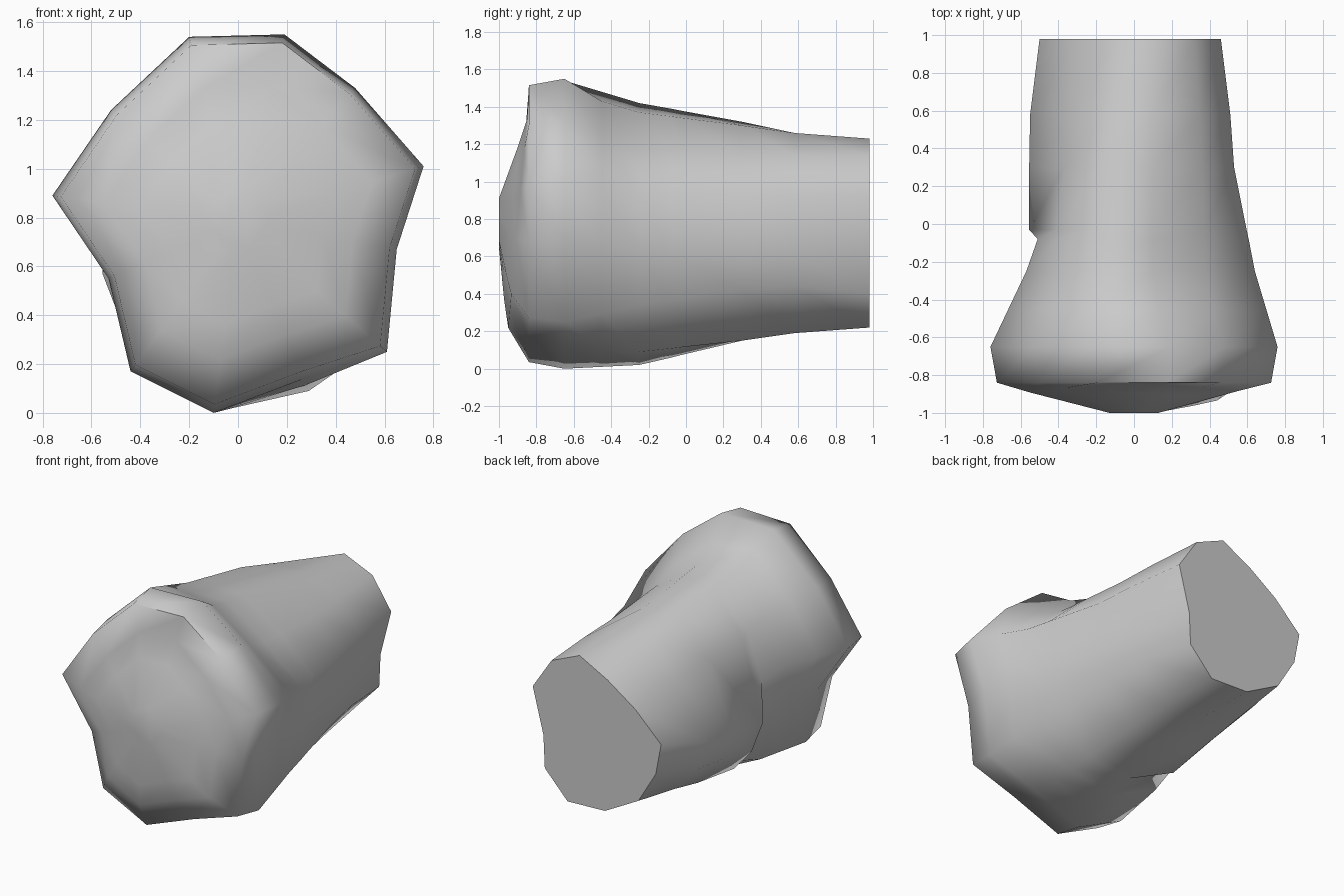
import bpy, bmesh

if "Cube" in bpy.data.objects:
    bpy.data.objects.remove(bpy.data.objects["Cube"])

# Cross-sections (x, z), clockwise from the top left
rim = [(-.2, 1.54), (.19, 1.55), (.48, 1.33), (.76, 1.01), (.65, .67), (.61, .25),
       (.27, .14), (-.1, 0), (-.44, .17), (-.53, .55), (-.76, .89), (-.52, 1.24)]
neck = [(-.2, 1.42), (.1, 1.37), (.38, 1.17), (.64, .95), (.58, .62), (.56, .34),
        (.29, .09), (-.02, .02), (-.38, .19), (-.47, .55), (-.57, .88), (-.42, 1.15)]
mid = [(-.18, 1.32), (.1, 1.30), (.36, 1.14), (.53, .93), (.51, .6), (.48, .42),
       (.26, .15), (0, .15), (-.3, .22), (-.49, .43), (-.555, .63), (-.37, 1.08)]
rear = [(-.14, 1.25), (.1, 1.26), (.35, 1.14), (.51, .93), (.46, .6), (.44, .44),
        (.24, .19), (-.03, .19), (-.32, .29), (-.49, .47), (-.55, .66), (-.34, 1.04)]
back = [(-.1, 1.12), (.11, 1.23), (.32, 1.14), (.46, .93), (.38, .62), (.37, .40),
        (.2, .22), (-.08, .23), (-.33, .365), (-.46, .58), (-.5, .79), (-.31, .975)]


def scaled(ring, s, cz=.78):
    return [(x * s, cz + (z - cz) * s) for x, z in ring]


def blend(a, b, t):
    return [(p[0] + (q[0] - p[0]) * t, p[1] + (q[1] - p[1]) * t) for p, q in zip(a, b)]


# Dip just behind the rim on the upper right
dip = blend(rim, neck, .5)
dip[1:3] = [(.13, 1.43), (.41, 1.23)]

# Sections either side of the step on the left flank
pre = blend(neck, mid, .3)
pre[8:12] = [(-.36, .24), (-.46, .5), (-.51, .82), (-.4, 1.13)]
post = blend(neck, mid, .4)
post[8:12] = [(-.34, .2), (-.47, .35), (-.555, .57), (-.41, 1.09)]

stations = [(-1, 0, scaled(rim, .17)), (-.935, .09, scaled(rim, .53)),
            (-.9, .09, scaled(rim, .72)), (-.84, 0, scaled(rim, .955)), (-.65, 0, rim),
            (-.45, 0, dip), (-.25, 0, neck), (-.08, 0, pre), (-.03, 0, post),
            (.3, 0, mid), (.58, 0, rear), (.98, 0, back)]

# Lofted body with domed front and flat back
bm = bmesh.new()
rings = [[bm.verts.new((x, y + lean * (z - .78), z)) for x, z in ring]
         for y, lean, ring in stations]
for a, b in zip(rings, rings[1:]):
    for i in range(12):
        j = (i + 1) % 12
        bm.faces.new((a[i], a[j], b[j], b[i]))
bm.faces.new(rings[0])
bm.faces.new(rings[-1][::-1])
bmesh.ops.recalc_face_normals(bm, faces=bm.faces)

mesh = bpy.data.meshes.new("tapered_body")
bm.to_mesh(mesh)
bm.free()
body = bpy.data.objects.new("tapered_body", mesh)
bpy.context.collection.objects.link(body)
bpy.context.view_layer.objects.active = body
body.select_set(True)
bpy.ops.object.shade_smooth_by_angle(angle=1.3)
